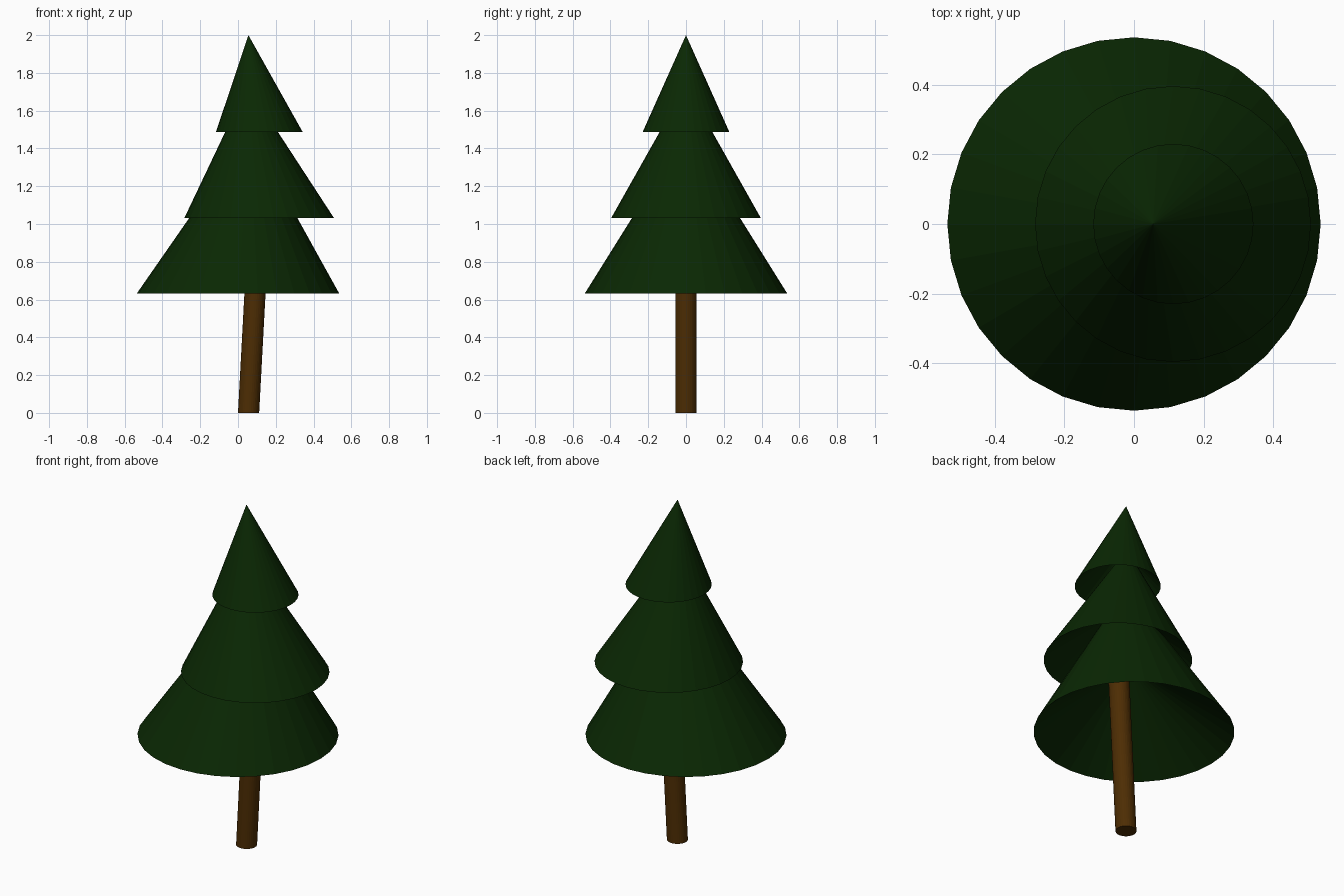
import bpy, bmesh
from math import cos, sin, tau

if "Cube" in bpy.data.objects:
    bpy.data.objects.remove(bpy.data.objects["Cube"])


def material(name, rgb):
    mat = bpy.data.materials.new(name)
    mat.diffuse_color = (*rgb, 1)
    mat.use_nodes = True
    mat.node_tree.nodes["Principled BSDF"].inputs["Base Color"].default_value = mat.diffuse_color
    return mat


def make_object(name, bm, mat):
    bmesh.ops.recalc_face_normals(bm, faces=bm.faces)
    mesh = bpy.data.meshes.new(name)
    bm.to_mesh(mesh)
    bm.free()
    mesh.materials.append(mat)
    obj = bpy.data.objects.new(name, mesh)
    bpy.context.collection.objects.link(obj)
    return obj


def ring(bm, x, z, radius, sides):
    return [bm.verts.new((x + radius * cos(tau * i / sides), radius * sin(tau * i / sides), z))
            for i in range(sides)]


def foliage(name, base_x, base_z, radius, apex_x, apex_z, hollow, mat, sides=32):
    # leaning cone with a shallower conical hollow underneath
    bm = bmesh.new()
    base = ring(bm, base_x, base_z, radius, sides)
    tip = bm.verts.new((apex_x, 0, apex_z))
    inner = bm.verts.new((base_x + (apex_x - base_x) * hollow, 0,
                          base_z + (apex_z - base_z) * hollow))
    for i in range(sides):
        j = (i + 1) % sides
        bm.faces.new((base[i], base[j], tip))
        bm.faces.new((base[j], base[i], inner))
    return make_object(name, bm, mat)


def trunk(name, x0, z0, x1, z1, radius, mat, sides=32):
    # leaning cylinder with level ends
    bm = bmesh.new()
    low = ring(bm, x0, z0, radius, sides)
    high = ring(bm, x1, z1, radius, sides)
    for i in range(sides):
        j = (i + 1) % sides
        bm.faces.new((low[i], low[j], high[j], high[i]))
    bm.faces.new(low[::-1])
    bm.faces.new(high)
    return make_object(name, bm, mat)


green = material("needles", (0.003, 0.021, 0.001))
brown = material("bark", (0.074, 0.026, 0.001))

trunk("trunk", 0.056, 0.0, 0.115, 1.1, 0.056, brown)
foliage("lower_foliage", 0.0, 0.632, 0.536, 0.06, 1.49, 0.45, green)
foliage("middle_foliage", 0.112, 1.032, 0.396, 0.05, 1.735, 0.45, green)
foliage("top_foliage", 0.113, 1.486, 0.23, 0.055, 2.0, 0.45, green)
